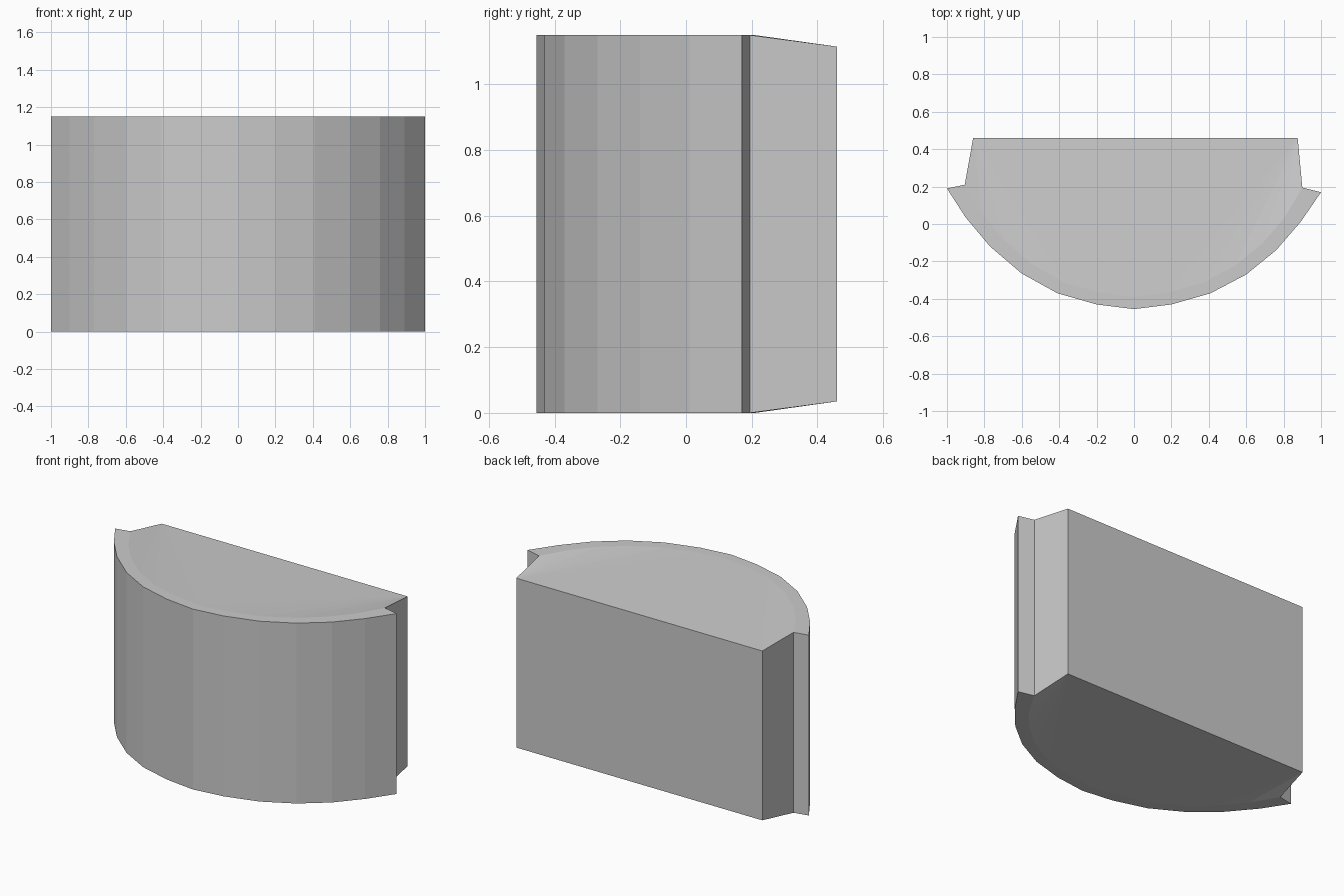
import bpy
import bmesh

if "Cube" in bpy.data.objects:
    bpy.data.objects.remove(bpy.data.objects["Cube"], do_unlink=True)

HEIGHT = 1.15
BACK_DROP = 0.035   # the caps slope inwards towards the back edge

# Plan outline: bowed front, then shoulder and back corners on each side
front = [(-1, .19), (-.9, .035), (-.77, -.12), (-.6, -.265), (-.41, -.37),
         (-.2, -.43), (0, -.455), (.2, -.43), (.41, -.37), (.6, -.27),
         (.76, -.14), (.89, .01), (1, .17)]
shoulder_l, shoulder_r = (-.905, .21), (.9, .195)
back_l, back_r = (-.86, .46), (.875, .46)

# Inner line of the rim, running from shoulder to shoulder
inner = [(x * .9, .2 + (y - .2) * .9) for x, y in front]
inner[0], inner[-1] = shoulder_l, shoulder_r

bm = bmesh.new()


def cap(z, drop):
    """Flat rim plus a panel falling gently to the back edge."""
    outer_v = [bm.verts.new((x, y, z)) for x, y in front]
    inner_v = [bm.verts.new((x, y, z)) for x, y in inner]
    bl, br = [bm.verts.new((x, y, z - drop)) for x, y in (back_l, back_r)]
    mid = len(inner_v) // 2
    for i in range(len(front) - 1):
        bm.faces.new((outer_v[i], outer_v[i + 1], inner_v[i + 1], inner_v[i]))
        bm.faces.new((inner_v[i], inner_v[i + 1], bl if i < mid else br))
    bm.faces.new((bl, inner_v[mid], br))
    return outer_v + [inner_v[-1], br, bl, inner_v[0]]


# Top and bottom caps joined by the side walls
top = cap(HEIGHT, BACK_DROP)
bottom = cap(0, -BACK_DROP)
for i in range(len(top)):
    j = (i + 1) % len(top)
    bm.faces.new((bottom[i], bottom[j], top[j], top[i]))
bmesh.ops.recalc_face_normals(bm, faces=bm.faces[:])

mesh = bpy.data.meshes.new("bowed_block")
bm.to_mesh(mesh)
bm.free()
block = bpy.data.objects.new("bowed_block", mesh)
bpy.context.collection.objects.link(block)

# Single light grey
grey = bpy.data.materials.new("light_grey")
grey.use_nodes = True
colour = (.6, .6, .6, 1)
grey.diffuse_color = colour
grey.node_tree.nodes["Principled BSDF"].inputs["Base Color"].default_value = colour
mesh.materials.append(grey)
